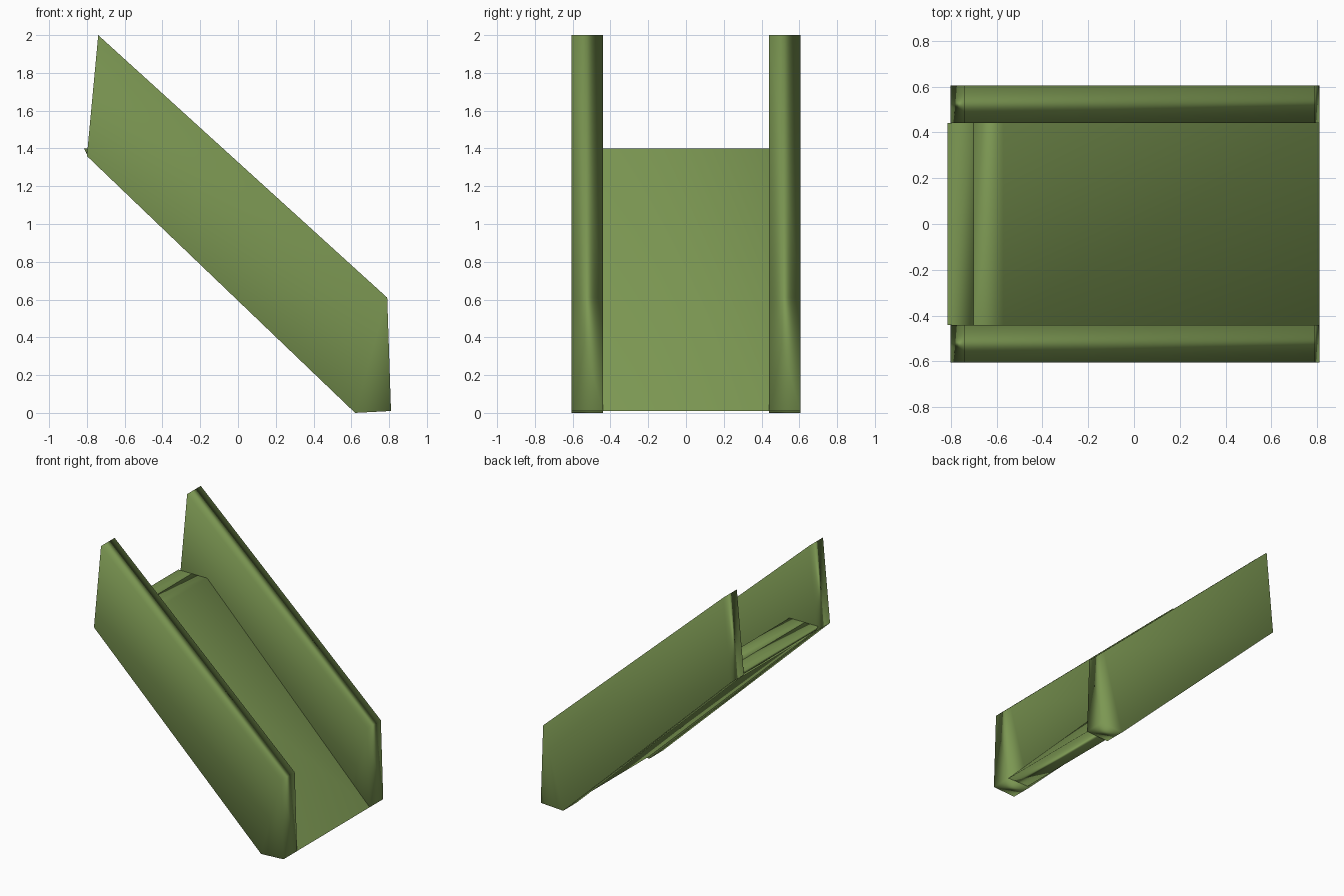
import bpy
import bmesh

cube = bpy.data.objects.get("Cube")
if cube:
    bpy.data.objects.remove(cube, do_unlink=True)

# Single olive green paint
green = bpy.data.materials.new("olive_green")
green.use_nodes = True
color = (0.20, 0.31, 0.085, 1.0)
green.diffuse_color = color
bsdf = next(n for n in green.node_tree.nodes if n.type == 'BSDF_PRINCIPLED')
bsdf.inputs["Base Color"].default_value = color


def extrude_profile(name, profile, y_front, y_back):
    """Side profile (x, z) extended along y, with soft area-weighted normals."""
    bm = bmesh.new()
    face = bm.faces.new([bm.verts.new((x, y_front, z)) for x, z in profile])
    side = bmesh.ops.extrude_face_region(bm, geom=[face])["geom"]
    moved = [v for v in side if isinstance(v, bmesh.types.BMVert)]
    bmesh.ops.translate(bm, verts=moved, vec=(0, y_back - y_front, 0))
    bmesh.ops.recalc_face_normals(bm, faces=bm.faces[:])
    bmesh.ops.triangulate(bm, faces=bm.faces[:], ngon_method='BEAUTY')
    for f in bm.faces:
        f.smooth = True
    mesh = bpy.data.meshes.new(name)
    bm.to_mesh(mesh)
    bm.free()
    mesh.materials.append(green)
    obj = bpy.data.objects.new(name, mesh)
    bpy.context.collection.objects.link(obj)
    soften = obj.modifiers.new("soft_normals", 'WEIGHTED_NORMAL')
    soften.mode = 'FACE_AREA'
    return obj


# Slanted side walls
wall = [(-0.74, 2.0), (-0.80, 1.36), (0.62, 0.0), (0.81, 0.01), (0.79, 0.61)]
extrude_profile("right_side_wall", wall, -0.605, -0.44)
extrude_profile("left_side_wall", wall, 0.44, 0.605)

# Sloping floor, level at the top
ramp = [(-0.70, 1.40), (-0.70, 1.275), (0.63, 0.01), (0.81, 0.01), (-0.57, 1.40)]
extrude_profile("ramp_floor", ramp, -0.44, 0.44)

# Lip at the head of the ramp
lip = [(-0.815, 1.40), (-0.80, 1.37), (-0.70, 1.275), (-0.70, 1.40)]
extrude_profile("landing_lip", lip, -0.44, 0.44)
